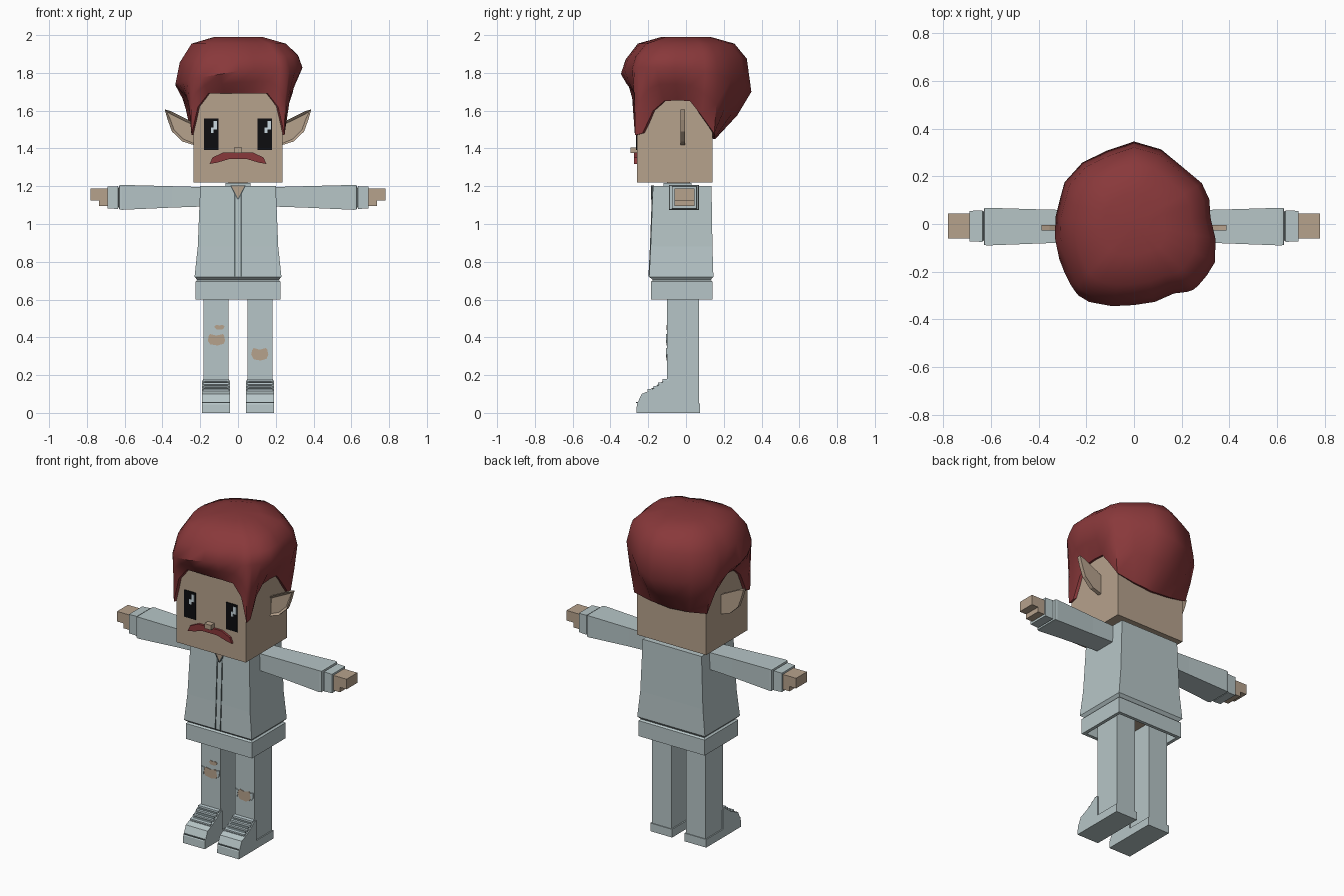
import bpy, bmesh, math
from mathutils import Vector

cube = bpy.data.objects.get("Cube")
if cube:
    bpy.data.objects.remove(cube)


def material(name, r, g, b):
    m = bpy.data.materials.new(name)
    m.use_nodes = True
    m.diffuse_color = (r, g, b, 1)
    bsdf = next(n for n in m.node_tree.nodes if n.type == 'BSDF_PRINCIPLED')
    bsdf.inputs["Base Color"].default_value = (r, g, b, 1)
    bsdf.inputs["Roughness"].default_value = 0.9
    return m


SKIN = material("skin", .47, .36, .265)
CLOTH = material("pale cloth", .47, .56, .57)
SHOE = material("shoe blue", .54, .65, .68)
SEAM = material("seam grey", .11, .14, .145)
HAIR = material("dark red hair", .25, .04, .043)
BLACK = material("eye black", .004, .004, .005)
SHINE = material("eye highlight", .6, .7, .75)


def finish(name, bm, *mats):
    bmesh.ops.recalc_face_normals(bm, faces=bm.faces)
    me = bpy.data.meshes.new(name)
    bm.to_mesh(me)
    bm.free()
    for m in mats:
        me.materials.append(m)
    ob = bpy.data.objects.new(name, me)
    bpy.context.collection.objects.link(ob)
    return ob


def skin_rings(bm, rings):
    """Join successive closed loops of points and cap both ends."""
    loops = [[bm.verts.new(p) for p in ring] for ring in rings]
    for a, b in zip(loops, loops[1:]):
        for i in range(len(a)):
            j = (i + 1) % len(a)
            bm.faces.new((a[i], a[j], b[j], b[i]))
    return bm.faces.new(loops[0]), bm.faces.new(loops[-1])


def loft(name, rings, mat, axis='z', side=1, cap_mat=None):
    """Rectangular sections (position, u0, u1, v0, v1) along z or x."""
    bm = bmesh.new()
    loops = []
    for t, u0, u1, v0, v1 in rings:
        uv = [(u0, v0), (u1, v0), (u1, v1), (u0, v1)]
        loops.append([(side * u, v, t) if axis == 'z' else (side * t, u, v) for u, v in uv])
    first, last = skin_rings(bm, loops)
    if cap_mat:
        first.material_index = 1
        return finish(name, bm, mat, cap_mat)
    return finish(name, bm, mat)


def box(name, x, y, z, mat, side=1):
    return loft(name, [(z[0], *x, *y), (z[1], *x, *y)], mat, side=side)


def plate(name, points, y0, y1, mat, side=1):
    """Front-facing outline in x and z, extruded in y."""
    bm = bmesh.new()
    skin_rings(bm, [[(side * x, y, z) for x, z in points] for y in (y0, y1)])
    return finish(name, bm, mat)


def interp(table, t):
    for (a, p), (b, q) in zip(table, table[1:]):
        if a <= t <= b:
            return p + (q - p) * (t - a) / (b - a)
    return table[-1][1]


# Head and face
box("head", (-.235, .235), (-.26, .14), (1.22, 1.75), SKIN)
box("neck", (-.05, .05), (-.1, .02), (1.17, 1.23), SKIN)
box("nose", (-.022, .022), (-.295, -.25), (1.375, 1.405), SKIN)
half = [(.08, 1.378), (.135, 1.352), (.15, 1.318), (.11, 1.325), (.05, 1.343)]
plate("moustache", half + [(-x, z) for x, z in reversed(half)], -.274, -.255, HAIR)
for side, label in ((1, "left"), (-1, "right")):
    box(label + "_eye", (.103, .18), (-.265, -.257), (1.393, 1.558), BLACK, side)
    x = .155 if side > 0 else -.13
    box(label + "_eye_shine", (x, x + .02), (-.268, -.262), (1.5, 1.545), SHINE)
    box(label + "_eye_glint", (x - .014, x), (-.268, -.262), (1.482, 1.512), SHINE)

    # Ear with a recessed front face
    outline = [(.225, 1.53), (.26, 1.55), (.355, 1.597), (.388, 1.607), (.372, 1.55),
               (.35, 1.49), (.295, 1.437), (.225, 1.415)]
    ear = plate(label + "_ear", outline, -.028, -.004, SKIN, side)
    bm = bmesh.new()
    bm.from_mesh(ear.data)
    front = min(bm.faces, key=lambda f: f.calc_center_median().y)
    bmesh.ops.inset_region(bm, faces=[front], thickness=.014, depth=0)
    bmesh.ops.translate(bm, verts=front.verts, vec=(0, .014, 0))
    bm.to_mesh(ear.data)
    bm.free()

# Hair: columns around the head, from hairline out to the widest loop and up to the crown
hairline = [(0, 1.69), (15, 1.692), (30, 1.69), (38, 1.62), (42.4, 1.47), (47, 1.48), (55, 1.6),
            (65, 1.65), (80, 1.655), (95, 1.65), (108, 1.575), (121, 1.48), (140, 1.46),
            (160, 1.455), (180, 1.45)]
widest = [(-.02, -.34), (.17, -.29), (.245, -.28), (.34, -.16), (.32, .02), (.305, .147),
          (.21, .23), (.11, .315), (-.01, .347), (-.14, .29), (-.27, .22), (-.31, .105),
          (-.332, -.02), (-.30, -.18), (-.22, -.315)]


def turn(x, y):
    return math.degrees(math.atan2(x, -y))


radius = sorted((turn(x, y), math.hypot(x, y)) for x, y in widest)
radius = ([(radius[-1][0] - 360, radius[-1][1])] + radius
          + [(radius[0][0] + 360, radius[0][1])])
columns = [a for a, _ in hairline] + [-a for a, _ in reversed(hairline[1:-1])]
levels = [[] for _ in range(7)]
for a in columns:
    d = Vector((math.sin(math.radians(a)), -math.cos(math.radians(a)), 0))
    edge = min(.243 / max(abs(d.x), 1e-6), (.267 if d.y < 0 else .149) / max(abs(d.y), 1e-6))
    low = interp(hairline, abs(a))
    out = max(interp(radius, a), edge + .008)
    wide = interp([(0, 1.81), (90, 1.78), (180, 1.7)], abs(a)) + .045 * d.x
    path = [(edge - .03, low + .004), (edge + .006, low),
            (edge + (out - edge) * .62, low + (wide - low) * .5), (out, wide),
            (out * .93, 1.875 + .02 * d.x), (out * .74, 1.955), (out * .38, 1.99)]
    for level, (r, z) in zip(levels, path):
        level.append(d * r + Vector((0, 0, z)))
bm = bmesh.new()
_, crown = skin_rings(bm, levels)
bmesh.ops.poke(bm, faces=[crown], offset=.01)
hair = finish("hair", bm, HAIR)
bpy.ops.object.select_all(action='DESELECT')
hair.select_set(True)
bpy.context.view_layer.objects.active = hair
bpy.ops.object.shade_smooth_by_angle(angle=math.radians(45))

# Jacket with a pinched waist seam and a hollow hem
loft("jacket", [(.66, -.2, .2, -.16, .115), (.6, -.205, .205, -.165, .12),
                (.6, -.225, .225, -.185, .14), (.695, -.225, .225, -.185, .14),
                (.703, -.215, .215, -.175, .13), (.72, -.23, .23, -.195, .145),
                (.88, -.213, .213, -.187, .14), (1.2, -.2, .2, -.175, .135)],
     CLOTH, cap_mat=SKIN)
box("collar", (-.065, .065), (-.12, .03), (1.19, 1.218), CLOTH)
plate("open_neck", [(-.036, 1.205), (.036, 1.205), (0, 1.135)], -.183, -.17, SKIN)
for side, label in ((1, "left"), (-1, "right")):
    loft(label + "_zip_edge", [(.722, .014, .02, -.199, -.19), (.88, .014, .02, -.191, -.18),
                               (1.17, .014, .02, -.18, -.17)], SEAM, side=side)
    plate(label + "_lapel_edge", [(.036, 1.205), (.042, 1.205), (.004, 1.13), (0, 1.135)],
          -.185, -.17, SEAM, side)

    # Sleeve, cuff and hand
    loft(label + "_sleeve", [(.17, -.075, .058, 1.093, 1.195), (.35, -.08, .06, 1.087, 1.2),
                             (.615, -.09, .068, 1.075, 1.207), (.628, -.088, .066, 1.077, 1.205),
                             (.631, -.066, .05, 1.09, 1.19), (.636, -.075, .057, 1.08, 1.2),
                             (.69, -.073, .055, 1.082, 1.198)], CLOTH, 'x', side)
    box(label + "_hand", (.68, .78), (-.06, .045), (1.125, 1.187), SKIN, side)
    box(label + "_thumb", (.68, .735), (-.06, .045), (1.095, 1.13), SKIN, side)

    # Trouser leg
    box(label + "_leg", (.05, .183), (-.1, .07), (.02, .665), CLOTH, side)

    # Shoe from a side profile
    profile = [(-.263, 0), (-.26, .045), (-.235, .1), (-.2, .115), (-.16, .135), (-.112, .172),
               (-.09, .172), (-.09, .05), (.075, .05), (.075, 0)]
    bm = bmesh.new()
    skin_rings(bm, [[(side * x, y, z) for y, z in profile] for x in (.042, .19)])
    finish(label + "_shoe", bm, CLOTH)
    box(label + "_toe_seam", (.045, .187), (-.264, -.25), (.053, .057), SEAM, side)

    # Laces: a dark tongue under pale straps
    loft(label + "_tongue", [(.118, .055, .177, -.205, -.15), (.138, .055, .177, -.165, -.13),
                             (.17, .055, .177, -.121, -.1)], SEAM, side=side)
    for y, z in ((-.193, .122), (-.163, .138), (-.137, .157), (-.114, .174)):
        box(label + "_lace", (.048, .184), (y - .01, y + .025), (z - .007, z + .005), SHOE, side)


# Torn knees: skin patch with pale frayed ends
def tear(name, cx, cz, w, h):
    shape = [(-1, .3), (-.6, 1), (0, .75), (.6, 1), (1, .4), (.7, -.7), (.1, -1), (-.6, -.8)]
    plate(name, [(cx + w * u, cz + h * v) for u, v in shape], -.104, -.095, SKIN)


tear("right_knee_tear", -.114, .387, .055, .03)
tear("right_knee_small_tear", -.098, .453, .028, .013)
tear("left_knee_tear", .115, .31, .052, .033)
for name, cx, cz in (("right", -.114, .392), ("left", .115, .315)):
    for s in (-1, 1):
        flap = [(.04, .02), (.062, .026), (.06, -.005), (.048, -.022)]
        plate(name + "_knee_fray", [(cx + s * x, cz + z) for x, z in flap], -.106, -.095, CLOTH)
